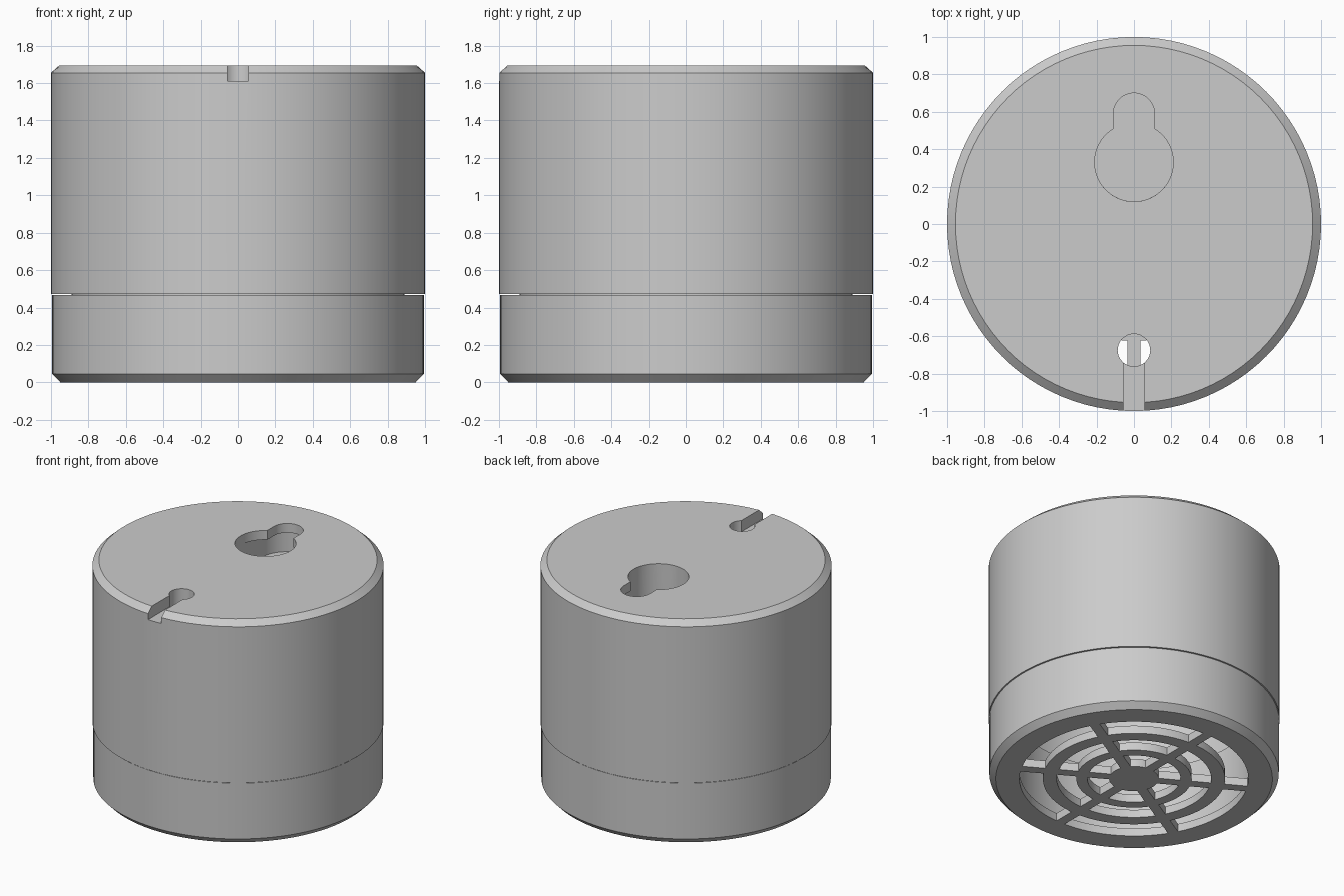
import bpy
import bmesh
from math import sin, cos, asin, acos, pi, radians

if "Cube" in bpy.data.objects:
    bpy.data.objects.remove(bpy.data.objects["Cube"])

grey = bpy.data.materials.new("plain grey")
grey.use_nodes = True
colour = (0.6, 0.6, 0.6, 1)
grey.diffuse_color = colour
grey.node_tree.nodes["Principled BSDF"].inputs["Base Color"].default_value = colour

TOP = 1.695


def make_object(name, bm):
    bmesh.ops.recalc_face_normals(bm, faces=bm.faces)
    mesh = bpy.data.meshes.new(name)
    bm.to_mesh(mesh)
    bm.free()
    mesh.materials.append(grey)
    obj = bpy.data.objects.new(name, mesh)
    bpy.context.collection.objects.link(obj)
    return obj


def lathe(name, profile, steps=96):
    """Spin an (r, z) profile around the z axis."""
    bm = bmesh.new()
    verts = [bm.verts.new((r, 0, z)) for r, z in profile]
    edges = [bm.edges.new(pair) for pair in zip(verts, verts[1:])]
    bmesh.ops.spin(bm, geom=verts + edges, cent=(0, 0, 0), axis=(0, 0, 1),
                   angle=2 * pi, steps=steps, use_duplicate=False)
    bmesh.ops.remove_doubles(bm, verts=bm.verts, dist=0.0001)
    return make_object(name, bm)


def prisms(name, outlines, z0, z1):
    """Extrude flat outlines from z0 to z1."""
    bm = bmesh.new()
    for outline in outlines:
        face = bm.faces.new([bm.verts.new((x, y, z0)) for x, y in outline])
        new = bmesh.ops.extrude_face_region(bm, geom=[face], use_keep_orig=True)["geom"]
        moved = [v for v in new if isinstance(v, bmesh.types.BMVert)]
        bmesh.ops.translate(bm, verts=moved, vec=(0, 0, z1 - z0))
    return make_object(name, bm)


def arc(y, r, a0, a1, steps=24):
    angles = [a0 + (a1 - a0) * i / steps for i in range(steps + 1)]
    return [(r * cos(a), y + r * sin(a)) for a in angles]


def combine(target, tool, operation):
    """Apply a boolean and drop the tool."""
    mod = target.modifiers.new("boolean", 'BOOLEAN')
    mod.object, mod.operation, mod.solver = tool, operation, 'EXACT'
    bpy.context.view_layer.update()
    graph = bpy.context.evaluated_depsgraph_get()
    mesh = bpy.data.meshes.new_from_object(target.evaluated_get(graph))
    target.modifiers.clear()
    target.data = mesh
    bpy.data.objects.remove(tool)


# Hollow upper housing with a chamfered top
housing = lathe("housing", [(0, TOP), (0.955, TOP), (1, 1.655), (1, 0.473),
                            (0.9, 0.473), (0.9, 1.55), (0, 1.55)])

# Closed pocket behind the hanging keyhole
HEAD_Y, HEAD_R, SLOT_Y, SLOT_R = 0.33, 0.21, 0.59, 0.11
FLOOR = TOP - 0.26


def stadium(r):
    return arc(SLOT_Y, r, 0, pi) + arc(HEAD_Y, r, pi, 2 * pi)


combine(housing, prisms("pocket_box", [stadium(0.26)], FLOOR - 0.05, 1.6), 'UNION')
meet = acos(SLOT_R / HEAD_R)
keyhole = arc(SLOT_Y, SLOT_R, 0, pi) + arc(HEAD_Y, HEAD_R, pi - meet, 2 * pi + meet, 48)
combine(housing, prisms("keyhole", [keyhole], TOP - 0.1, TOP + 0.1), 'DIFFERENCE')
combine(housing, prisms("undercut", [stadium(HEAD_R)], FLOOR, TOP - 0.07), 'DIFFERENCE')

# Cable hole and the notch leading to the front edge
combine(housing, prisms("cable_hole", [arc(-0.675, 0.087, 0, 2 * pi, 32)[:-1]],
                        1.4, TOP + 0.1), 'DIFFERENCE')
notch = [(-0.055, -1.1), (0.055, -1.1), (0.055, -0.69), (-0.055, -0.69)]
combine(housing, prisms("notch", [notch], TOP - 0.085, TOP + 0.1), 'DIFFERENCE')

# Lower cap with a lip that plugs into the housing
cap = lathe("grille_cap", [(0, 0), (0.95, 0), (0.994, 0.045), (0.994, 0.468),
                           (0.89, 0.468), (0.89, 0.56), (0.84, 0.56),
                           (0.84, 0.06), (0, 0.06)])

# Openings between the six spokes, the two rings and the hub
openings = []
for inner, outer in [(0.17, 0.32), (0.395, 0.53), (0.625, 0.785)]:
    for k in range(6):
        start, end = radians(60 * k - 30), radians(60 * k + 30)
        a, b = asin(0.036 / outer), asin(0.036 / inner)
        openings.append(arc(0, outer, start + a, end - a, 16)
                        + arc(0, inner, end - b, start + b, 16))
combine(cap, prisms("openings", openings, -0.1, 0.2), 'DIFFERENCE')

# Smooth walls, crisp edges
for obj in (housing, cap):
    bpy.ops.object.select_all(action='DESELECT')
    obj.select_set(True)
    bpy.context.view_layer.objects.active = obj
    bpy.ops.object.shade_smooth_by_angle(angle=radians(25))
